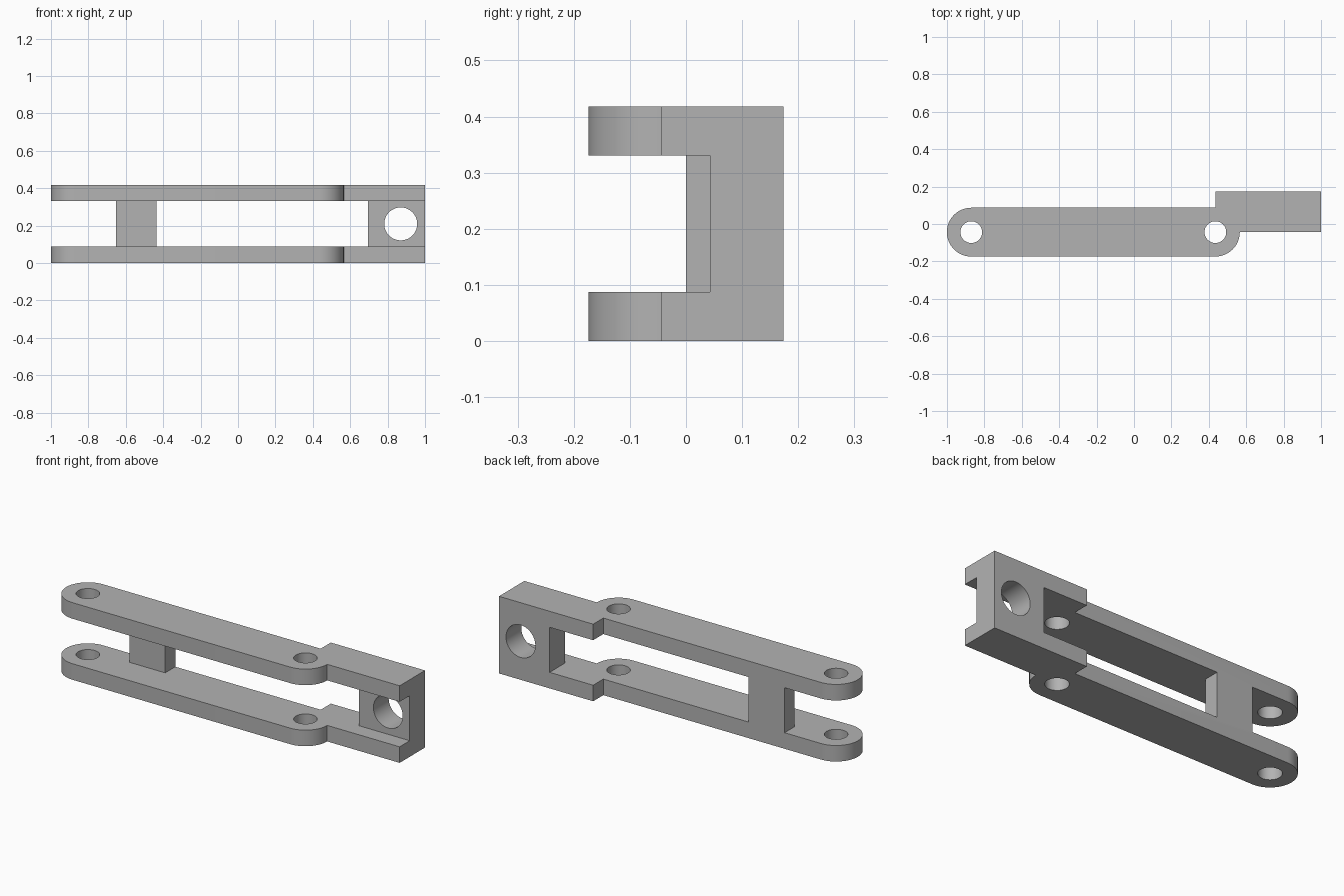
import bpy, bmesh
from math import pi, sin, cos
from mathutils import Matrix

cube = bpy.data.objects.get("Cube")
if cube:
    bpy.data.objects.remove(cube, do_unlink=True)

# Main dimensions
HEIGHT, PLATE = 0.418, 0.087
AXIS_Y, ARM_R, PIN_R, BORE_R = -0.0435, 0.1305, 0.058, 0.088
PIN_X = (-0.87, 0.435)

gray = bpy.data.materials.new("light gray")
gray.use_nodes = True
gray.diffuse_color = (0.45, 0.45, 0.45, 1)
gray.node_tree.nodes["Principled BSDF"].inputs["Base Color"].default_value = gray.diffuse_color


def make_object(name, bm):
    bmesh.ops.recalc_face_normals(bm, faces=bm.faces)
    mesh = bpy.data.meshes.new(name)
    bm.to_mesh(mesh)
    bm.free()
    mesh.materials.append(gray)
    obj = bpy.data.objects.new(name, mesh)
    bpy.context.collection.objects.link(obj)
    return obj


def prism(name, outline, z0, z1):
    bm = bmesh.new()
    face = bm.faces.new([bm.verts.new((x, y, z0)) for x, y in outline])
    new = bmesh.ops.extrude_face_region(bm, geom=[face])["geom"]
    verts = [g for g in new if isinstance(g, bmesh.types.BMVert)]
    bmesh.ops.translate(bm, verts=verts, vec=(0, 0, z1 - z0))
    return make_object(name, bm)


def drill(name, radius, location, axis):
    bm = bmesh.new()
    turn = Matrix.Rotation(pi / 2, 4, "X") if axis == "Y" else Matrix()
    bmesh.ops.create_cone(bm, cap_ends=True, segments=64, radius1=radius,
                          radius2=radius, depth=2,
                          matrix=Matrix.Translation(location) @ turn)
    return make_object(name, bm)


def arc(cx, start, end, steps=32):
    angles = [start + (end - start) * i / steps for i in range(steps + 1)]
    return [(cx + ARM_R * cos(a), AXIS_Y + ARM_R * sin(a)) for a in angles]


# Link body: round-ended arm with the offset end tab
outline = arc(PIN_X[0], pi / 2, 1.5 * pi) + arc(PIN_X[1], -pi / 2, 0)
outline += [(1, AXIS_Y), (1, 0.174), (PIN_X[1], 0.174), (PIN_X[1], AXIS_Y + ARM_R)]
body = prism("clevis_link", outline, 0, HEIGHT)

# Slot between the plates, leaving the spacer and the end block
slot = [(-2, -1), (2, -1), (2, 0.043), (0.696, 0.043), (0.696, 1),
        (-0.437, 1), (-0.437, 0), (-0.652, 0), (-0.652, 1), (-2, 1)]
cutters = [prism("slot_cutter", slot, PLATE, HEIGHT - PLATE)]

# Pin holes through both plates and the bore through the end block
for x in PIN_X:
    cutters.append(drill("pin_hole_cutter", PIN_R, (x, AXIS_Y, 0), "Z"))
cutters.append(drill("bore_cutter", BORE_R, (0.87, 0, HEIGHT / 2), "Y"))

bpy.ops.object.select_all(action="DESELECT")
bpy.context.view_layer.objects.active = body
body.select_set(True)
for cutter in cutters:
    mod = body.modifiers.new("cut", "BOOLEAN")
    mod.operation, mod.solver, mod.object = "DIFFERENCE", "EXACT", cutter
    bpy.ops.object.modifier_apply(modifier=mod.name)
    bpy.data.objects.remove(cutter, do_unlink=True)

bpy.ops.object.shade_smooth_by_angle()
